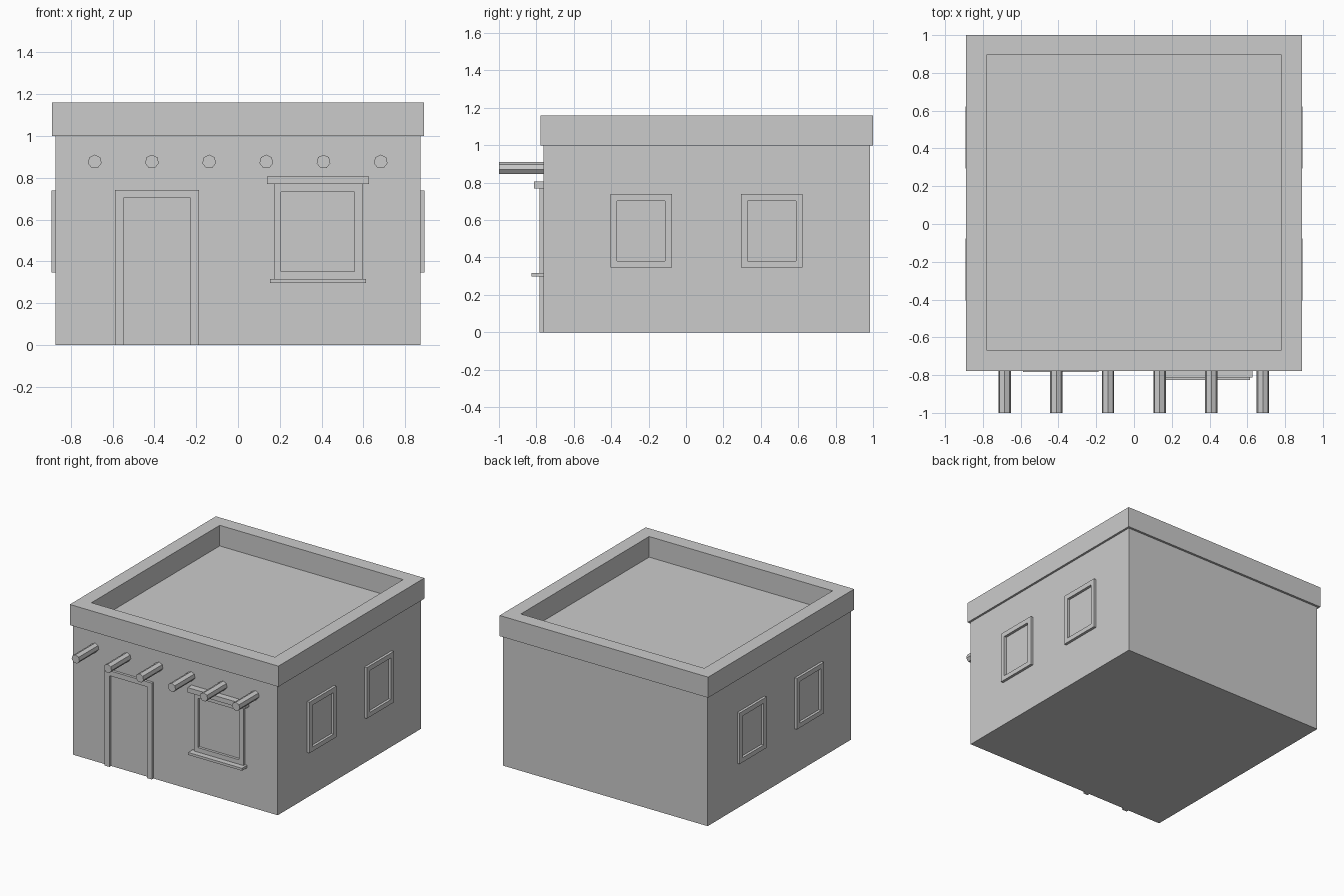
import bpy, bmesh, math
from mathutils import Vector

if "Cube" in bpy.data.objects:
    bpy.data.objects.remove(bpy.data.objects["Cube"])

plaster = bpy.data.materials.new("plaster_grey")
plaster.diffuse_color = (0.6, 0.6, 0.6, 1)
plaster.use_nodes = True
plaster.node_tree.nodes["Principled BSDF"].inputs["Base Color"].default_value = plaster.diffuse_color


def finish(bm, name):
    bmesh.ops.recalc_face_normals(bm, faces=bm.faces)
    me = bpy.data.meshes.new(name)
    bm.to_mesh(me)
    bm.free()
    me.materials.append(plaster)
    ob = bpy.data.objects.new(name, me)
    bpy.context.collection.objects.link(ob)
    return ob


def extrude(bm, faces, offset):
    r = bmesh.ops.extrude_face_region(bm, geom=faces)
    verts = [g for g in r["geom"] if isinstance(g, bmesh.types.BMVert)]
    bmesh.ops.translate(bm, verts=verts, vec=Vector(offset))


def box(name, x0, x1, y0, y1, z0, z1):
    bm = bmesh.new()
    pts = ((x0, y0, z0), (x1, y0, z0), (x1, y1, z0), (x0, y1, z0))
    extrude(bm, [bm.faces.new([bm.verts.new(p) for p in pts])], (0, 0, z1 - z0))
    return finish(bm, name)


def ring(name, outer, inner, place, offset):
    """Rectangular frame; outer and inner are (u0, u1, v0, v1), place maps u, v to 3D."""
    bm = bmesh.new()
    loops = []
    for u0, u1, v0, v1 in (outer, inner):
        loops.append([bm.verts.new(place(u, v))
                      for u, v in ((u0, v0), (u1, v0), (u1, v1), (u0, v1))])
    o, i = loops
    faces = [bm.faces.new((o[k], o[(k + 1) % 4], i[(k + 1) % 4], i[k])) for k in range(4)]
    extrude(bm, faces, offset)
    return finish(bm, name)


WALL_X, FRONT, BACK = 0.873, -0.763, 0.983
DEPTH = 0.02

# Main block and roof parapet
box("house_walls", -WALL_X, WALL_X, FRONT, BACK, 0, 1.0)
ring("roof_parapet", (-0.889, 0.889, -0.778, 1.0), (-0.782, 0.782, -0.668, 0.894),
     lambda u, v: (u, v, 1.0), (0, 0, 0.159))

# Roof beams: seven-sided logs sticking out of the front wall
for n in range(6):
    cx = -0.685 + n * 0.2735
    bm = bmesh.new()
    pts = [(cx + 0.0335 * math.sin(2 * math.pi * k / 7), -1.0,
            0.877 + 0.0335 * math.cos(2 * math.pi * k / 7)) for k in range(7)]
    extrude(bm, [bm.faces.new([bm.verts.new(p) for p in pts])], (0, 0.25, 0))
    finish(bm, f"roof_beam_{n + 1}")

# Door frame: open at the bottom
bm = bmesh.new()
profile = ((-0.588, 0), (-0.588, 0.742), (-0.187, 0.742), (-0.187, 0),
           (-0.226, 0), (-0.226, 0.703), (-0.547, 0.703), (-0.547, 0))
extrude(bm, [bm.faces.new([bm.verts.new((x, FRONT, z)) for x, z in profile])],
        (0, -DEPTH, 0))
finish(bm, "door_frame")

# Front window with lintel and sill
ring("front_window_frame", (0.173, 0.596, 0.31, 0.775), (0.206, 0.556, 0.351, 0.731),
     lambda u, v: (u, FRONT, v), (0, -DEPTH, 0))
box("window_lintel", 0.138, 0.627, -0.813, FRONT, 0.77, 0.807)
box("window_sill", 0.153, 0.613, -0.826, FRONT, 0.297, 0.316)

# Two framed windows on each side wall
for side, s in (("right", 1), ("left", -1)):
    for n, y in enumerate((-0.24, 0.458)):
        ring(f"{side}_window_frame_{n + 1}",
             (y - 0.164, y + 0.164, 0.346, 0.739), (y - 0.129, y + 0.129, 0.381, 0.702),
             lambda u, v: (s * WALL_X, u, v), (s * DEPTH, 0, 0))
